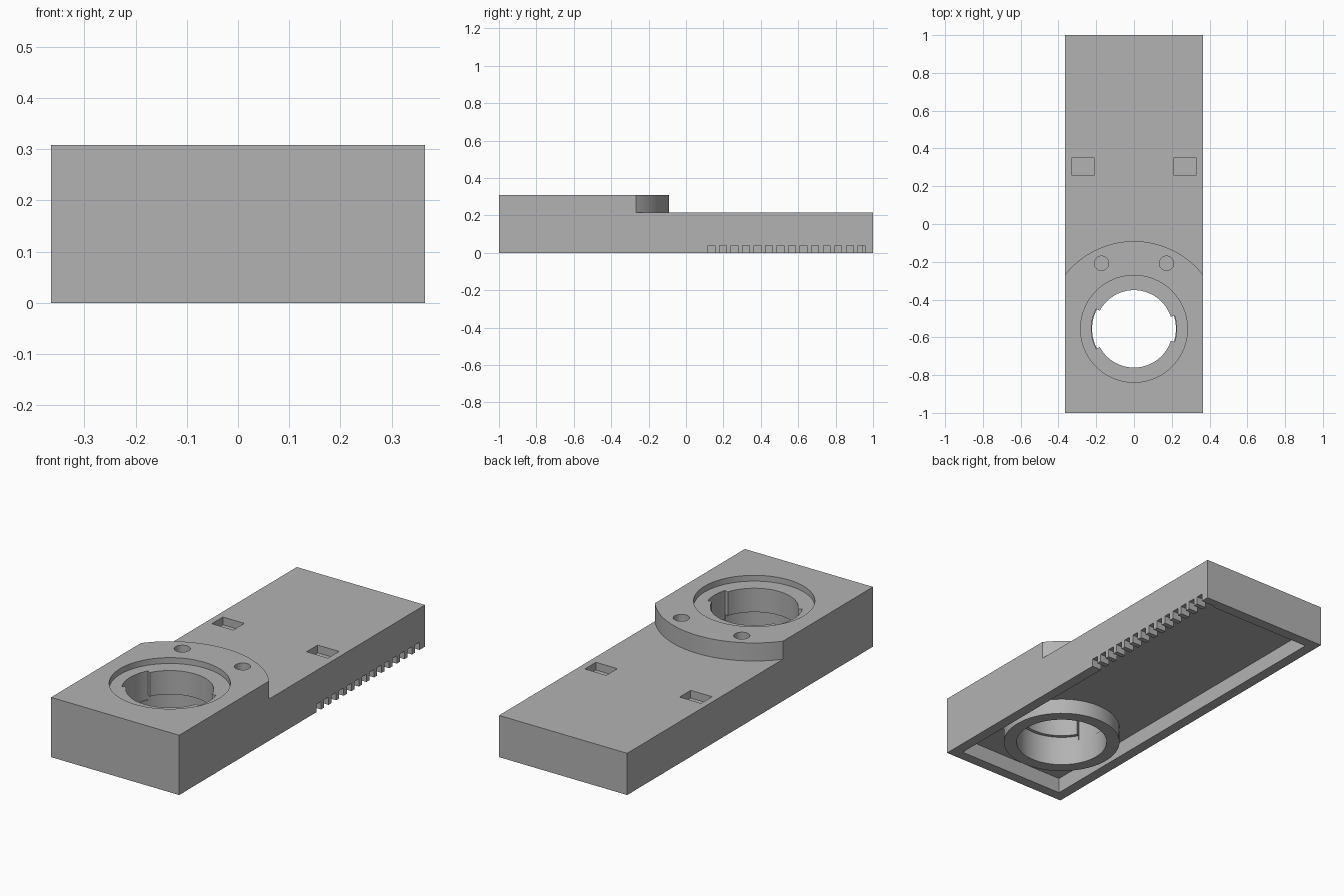
import bpy, bmesh
from math import sin, cos, radians

old = bpy.data.objects.get("Cube")
if old:
    bpy.data.objects.remove(old, do_unlink=True)

grey = bpy.data.materials.new("plain grey")
grey.use_nodes = True
colour = (0.45, 0.45, 0.45, 1)
grey.diffuse_color = colour
grey.node_tree.nodes["Principled BSDF"].inputs["Base Color"].default_value = colour

W, TOP, DECK = 0.365, 0.308, 0.215   # half width, raised top, low top
CY = -0.555                          # centre of the round socket


def prism(name, outline, z0, z1):
    """Extrude a counter-clockwise outline from z0 to z1."""
    bm = bmesh.new()
    face = bm.faces.new([bm.verts.new((x, y, z0)) for x, y in outline])
    up = bmesh.ops.extrude_face_region(bm, geom=[face])["geom"]
    bmesh.ops.translate(bm, vec=(0, 0, z1 - z0),
                        verts=[v for v in up if isinstance(v, bmesh.types.BMVert)])
    bmesh.ops.recalc_face_normals(bm, faces=bm.faces)
    mesh = bpy.data.meshes.new(name)
    bm.to_mesh(mesh)
    bm.free()
    mesh.materials.append(grey)
    ob = bpy.data.objects.new(name, mesh)
    bpy.context.collection.objects.link(ob)
    return ob


def rect(x0, x1, y0, y1):
    return [(x0, y0), (x1, y0), (x1, y1), (x0, y1)]


def arc(cx, cy, r, a0, a1, n):
    return [(cx + r * cos(radians(a0 + (a1 - a0) * i / n)),
             cy + r * sin(radians(a0 + (a1 - a0) * i / n))) for i in range(n + 1)]


def circle(cx, cy, r, n=96):
    return arc(cx, cy, r, 0, 360, n)[:-1]


def combine(target, tool, operation="DIFFERENCE"):
    mod = target.modifiers.new("combine", "BOOLEAN")
    mod.operation, mod.solver, mod.object = operation, "EXACT", tool
    bpy.ops.object.select_all(action="DESELECT")
    bpy.context.view_layer.objects.active = target
    target.select_set(True)
    bpy.ops.object.modifier_apply(modifier=mod.name)
    bpy.data.objects.remove(tool, do_unlink=True)


def cut(outline, z0, z1):
    combine(body, prism("cutter", outline, z0, z1))


# Block with the rear lowered behind a curved step
body = prism("housing_body", rect(-W, W, -1, 1), 0, TOP)
cut(arc(0, CY, 0.464, 160, 20, 64) + [(1, 1.2), (-1, 1.2)], DECK, 0.5)

# Hollow underside and the ring hanging inside it
cut(rect(-0.31, 0.31, -0.945, 0.945), -0.1, 0.08)
combine(body, prism("socket_ring", circle(0, CY, 0.285), 0, 0.12), "UNION")

# Socket: top recess, narrow throat, wider bore below
cut(circle(0, CY, 0.283), 0.278, 0.5)
cut(circle(0, CY, 0.205), -0.1, 0.4)
cut(circle(0, CY, 0.222), -0.1, 0.155)

# Two key notches of different widths in the throat
for middle, half in ((180, 28), (0, 18)):
    cut([(0, CY)] + arc(0, CY, 0.226, middle - half, middle + half, 16), 0.13, 0.4)

# Paired round holes and rectangular pockets
for side in (-1, 1):
    cut(circle(side * 0.172, -0.208, 0.038, 40), TOP - 0.045, 0.5)
    x = side * 0.27
    cut(rect(x - 0.061, x + 0.061, 0.26, 0.35), DECK - 0.04, 0.5)

# Row of vent slots along the lower left wall
for i in range(14):
    y = 0.117 + i * 0.0617
    cut(rect(0.28, 0.5, y, y + 0.037), -0.1, 0.04)

bpy.ops.object.select_all(action="DESELECT")
bpy.context.view_layer.objects.active = body
body.select_set(True)
bpy.ops.object.shade_smooth_by_angle(angle=radians(30))
